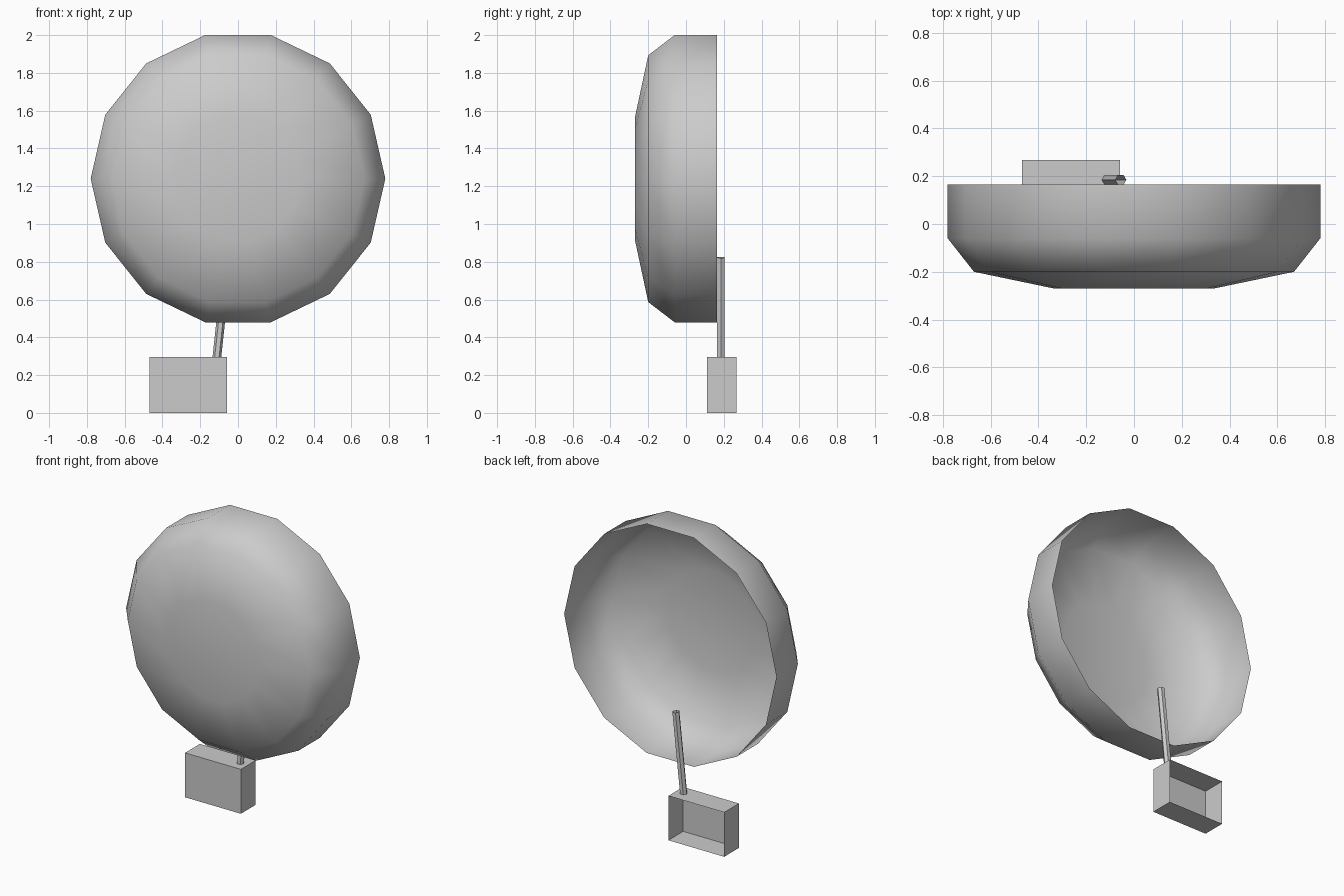
import bpy, bmesh
from math import cos, sin, pi
from mathutils import Vector

cube = bpy.data.objects.get("Cube")
if cube:
    bpy.data.objects.remove(cube, do_unlink=True)

grey = bpy.data.materials.new("light_grey")
grey.use_nodes = True
grey.diffuse_color = (0.6, 0.6, 0.6, 1)
grey.node_tree.nodes["Principled BSDF"].inputs["Base Color"].default_value = (0.6, 0.6, 0.6, 1)


def finish(bm, name, smooth=False):
    mesh = bpy.data.meshes.new(name)
    for f in bm.faces:
        f.smooth = smooth
    bm.to_mesh(mesh)
    bm.free()
    mesh.materials.append(grey)
    obj = bpy.data.objects.new(name, mesh)
    bpy.context.collection.objects.link(obj)
    return obj


# Dish: fourteen-sided shallow bowl, open at the back
SIDES = 14
CENTRE_Z = 1.24
profile = [(0.78, 0.165), (0.78, -0.06), (0.67, -0.2), (0.335, -0.27)]
bm = bmesh.new()
rings = []
for r, y in profile:
    angles = [2 * pi * i / SIDES for i in range(SIDES)]
    rings.append([bm.verts.new((r * cos(a), y, CENTRE_Z + r * sin(a))) for a in angles])
for outer, inner in zip(rings, rings[1:]):
    for i in range(SIDES):
        j = (i + 1) % SIDES
        bm.faces.new((outer[i], outer[j], inner[j], inner[i]))
hub = bm.verts.new((0, -0.27, CENTRE_Z))
for i in range(SIDES):
    bm.faces.new((rings[-1][i], rings[-1][(i + 1) % SIDES], hub))
bmesh.ops.recalc_face_normals(bm, faces=bm.faces[:])
if hub.link_faces[0].normal.y > 0:
    bmesh.ops.reverse_faces(bm, faces=bm.faces[:])
finish(bm, "dish", smooth=True)

# Base box: open at the back
bm = bmesh.new()
bmesh.ops.create_cube(bm, size=1)
bmesh.ops.scale(bm, vec=(0.41, 0.155, 0.295), verts=bm.verts[:])
bmesh.ops.translate(bm, vec=(-0.263, 0.19, 0.1475), verts=bm.verts[:])
back = [f for f in bm.faces if f.normal.y > 0.9]
bmesh.ops.delete(bm, geom=back, context="FACES_ONLY")
finish(bm, "base_box")

# Support rod: slim leaning hexagonal tube
low, high = Vector((-0.112, 0.185, 0.293)), Vector((-0.055, 0.185, 0.823))
axis = high - low
bm = bmesh.new()
bmesh.ops.create_cone(bm, cap_ends=False, segments=6, radius1=0.023, radius2=0.023,
                      depth=axis.length)
# Corners point sideways
xs = max(v.co.x for v in bm.verts)
turn = 0 if xs > 0.0225 else pi / 6
rod = finish(bm, "support_rod")
rod.location = (low + high) / 2
rod.rotation_euler = (0, axis.angle(Vector((0, 0, 1))), 0)
for v in rod.data.vertices:
    x, y = v.co.x, v.co.y
    v.co.x, v.co.y = x * cos(turn) - y * sin(turn), x * sin(turn) + y * cos(turn)
